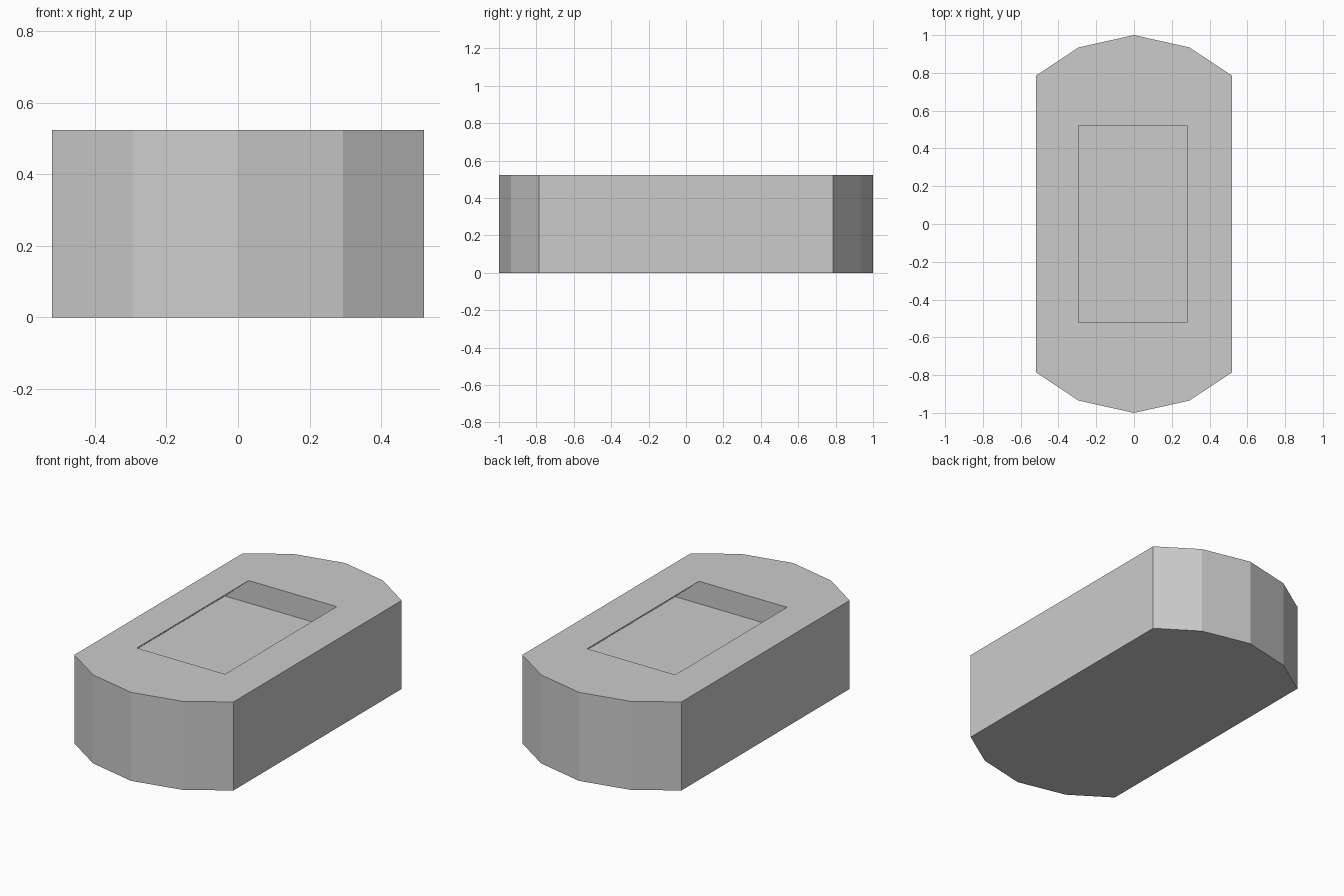
import bpy, bmesh

if "Cube" in bpy.data.objects:
    bpy.data.objects.remove(bpy.data.objects["Cube"])

H = 0.523        # block height
FLOOR = 0.39     # height of the recess floor


def prism(name, loop_a, loop_b):
    """Closed solid between two matching loops of points."""
    bm = bmesh.new()
    a = [bm.verts.new(p) for p in loop_a]
    b = [bm.verts.new(p) for p in loop_b]
    bm.faces.new(a)
    bm.faces.new(b)
    n = len(a)
    for i in range(n):
        j = (i + 1) % n
        bm.faces.new((a[i], a[j], b[j], b[i]))
    bmesh.ops.recalc_face_normals(bm, faces=bm.faces)
    mesh = bpy.data.meshes.new(name)
    bm.to_mesh(mesh)
    bm.free()
    obj = bpy.data.objects.new(name, mesh)
    bpy.context.collection.objects.link(obj)
    return obj


# Block outline: straight sides with faceted, rounded ends
half = [(0.52, 0.785), (0.293, 0.935), (0, 1), (-0.293, 0.935), (-0.52, 0.785)]
outline = half + [(-x, -y) for x, y in half]
block = prism("block",
              [(x, y, 0) for x, y in outline],
              [(x, y, H) for x, y in outline])

# Recess: rectangular mouth, upright end walls, undercut long sides
section = [(-0.295, H), (-0.45, FLOOR), (0.435, FLOOR), (0.28, H),
           (0.28, H + 0.1), (-0.295, H + 0.1)]
cutter = prism("recess_cutter",
               [(x, -0.522, z) for x, z in section],
               [(x, 0.522, z) for x, z in section])
cutter.hide_render = True
cutter.hide_viewport = True

cut = block.modifiers.new("recess", 'BOOLEAN')
cut.operation = 'DIFFERENCE'
cut.solver = 'EXACT'
cut.object = cutter
